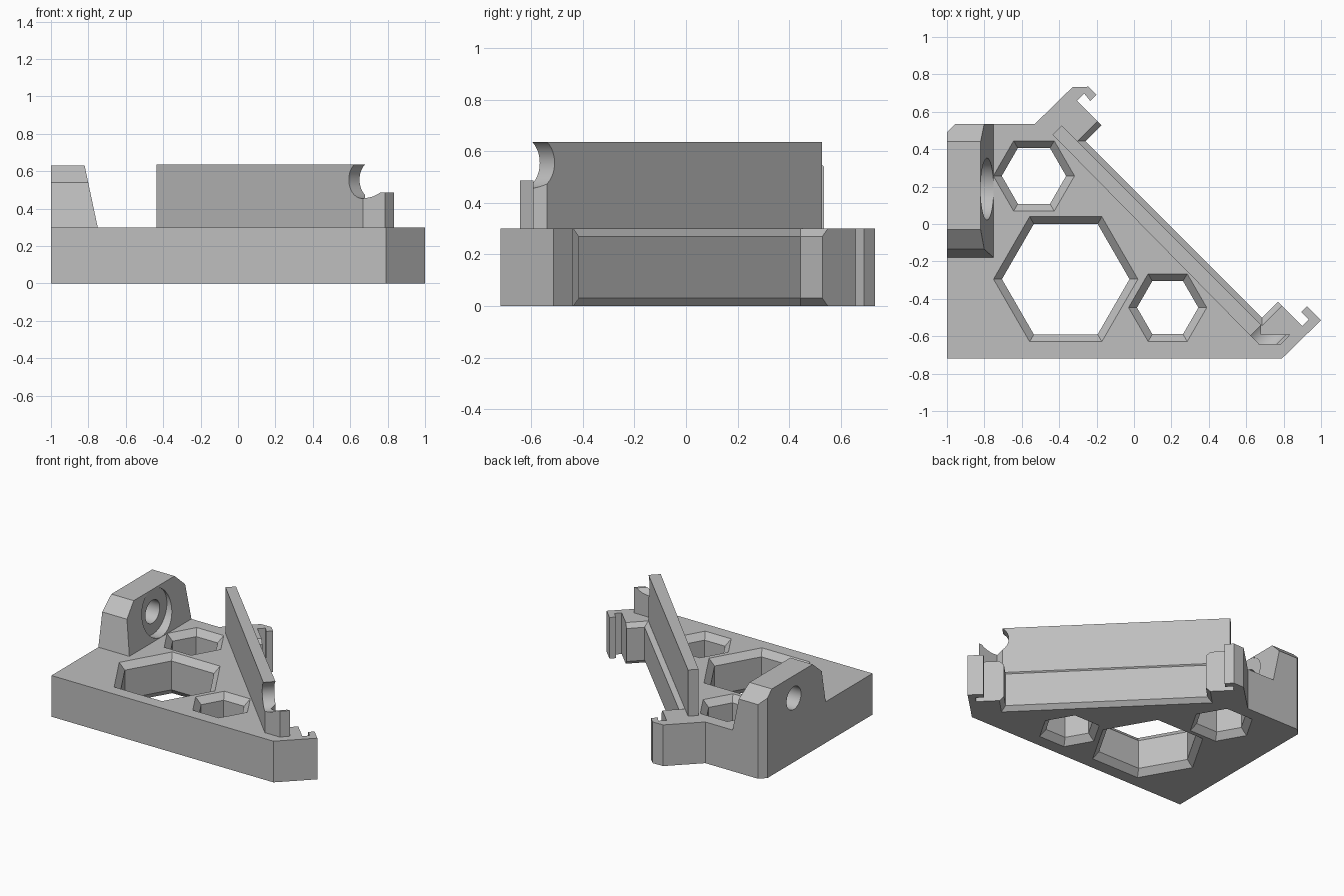
import bpy, bmesh, math
from mathutils import Vector, Matrix

cube = bpy.data.objects.get("Cube")
if cube:
    bpy.data.objects.remove(cube, do_unlink=True)

grey = bpy.data.materials.new("plain grey")
grey.use_nodes = True
COLOUR = (0.52, 0.52, 0.52, 1)
grey.diffuse_color = COLOUR
grey.node_tree.nodes["Principled BSDF"].inputs["Base Color"].default_value = COLOUR

H = 0.30                       # plate thickness
S = math.sqrt(0.5)


def diag(u, v):
    """Plan position from distances along and out from the diagonal side."""
    return ((u + v) * S, (v - u) * S)


def loft(name, rings):
    """Solid through matching rings of 3D points, capped at both ends."""
    bm = bmesh.new()
    loops = [[bm.verts.new(p) for p in ring] for ring in rings]
    n = len(loops[0])
    for a, b in zip(loops, loops[1:]):
        for i in range(n):
            j = (i + 1) % n
            bm.faces.new((a[i], a[j], b[j], b[i]))
    bm.faces.new(loops[0][::-1])
    bm.faces.new(loops[-1])
    bmesh.ops.recalc_face_normals(bm, faces=bm.faces)
    mesh = bpy.data.meshes.new(name)
    bm.to_mesh(mesh)
    bm.free()
    mesh.materials.append(grey)
    obj = bpy.data.objects.new(name, mesh)
    bpy.context.collection.objects.link(obj)
    return obj


def prism(name, outline, z0, z1):
    return loft(name, [[(x, y, z) for x, y in outline] for z in (z0, z1)])


def cylinder(name, start, end, radius, sides=64):
    start, end = Vector(start), Vector(end)
    turn = (end - start).to_track_quat('Z', 'Y')
    angles = [math.tau * i / sides for i in range(sides)]
    ring = [turn @ Vector((math.cos(a), math.sin(a), 0)) * radius for a in angles]
    return loft(name, [[c + p for p in ring] for c in (start, end)])


def cut(target, *cutters):
    """Subtract the cutters, then remove them."""
    for c in cutters:
        mod = target.modifiers.new("cut", 'BOOLEAN')
        mod.operation, mod.solver, mod.object = 'DIFFERENCE', 'EXACT', c
        c.hide_render = True
    bpy.context.view_layer.update()
    result = bpy.data.meshes.new_from_object(
        target.evaluated_get(bpy.context.evaluated_depsgraph_get()))
    target.modifiers.clear()
    target.data = result
    for c in cutters:
        bpy.data.objects.remove(c, do_unlink=True)


def smooth(obj):
    bpy.ops.object.select_all(action='DESELECT')
    obj.select_set(True)
    bpy.context.view_layer.objects.active = obj
    bpy.ops.object.shade_smooth_by_angle(angle=math.radians(25))


# Base plate, with a hooked clip at each end of the diagonal side
lower_clip = [diag(u, v) for u, v in (
    (1.071, .343), (.965, .343), (.965, .30), (1.022, .30), (1.022, .251))]
upper_clip = [diag(u, v) for u, v in (
    (-.682, .251), (-.682, .305), (-.63, .30), (-.63, .346), (-.692, .346), (-.75, .285))]
outline = ([(-1, -.72), (.79, -.72)] + lower_clip + upper_clip
           + [(-.53, .535), (-.955, .535), (-1, .49)])
base = prism("base_plate", outline, 0, H)


# Hexagonal windows, flared at the top and bottom
def hex_cutter(x, y, outer, bevel=.045):
    levels = ((-.01, bevel + .01), (bevel, 0), (H - bevel, 0), (H + .01, bevel + .01))
    return loft("hex_cutter", [
        [(x + (outer - bevel + grow) * math.cos(math.pi / 3 * i),
          y + (outer - bevel + grow) * math.sin(math.pi / 3 * i), z) for i in range(6)]
        for z, grow in levels])


# Recess between the clips, with bevelled edges
def recess_ring(z, grow):
    u0, u1, v0 = -.497 - grow, .838 + grow, .13 - grow
    return [(*diag(u, v), z) for u, v in ((u0, v0), (u1, v0), (u1, .253), (u0, .253))]


recess = loft("recess_cutter", [recess_ring(z, g) for z, g in (
    (-.01, .04), (.03, 0), (H - .03, 0), (H + .01, .04))])
cut(base, recess, hex_cutter(-.365, -.295, .386),
    hex_cutter(-.535, .257, .217), hex_cutter(.18, -.447, .209))

# Diagonal wall with its low stepped end and round notch
foot = [diag(-.645, .03), diag(-.645, .10), (.68, -.54), (.68, -.592),
        (.835, -.592), (.787, -.643), (.667, -.643)]
wall = prism("diagonal_wall", foot, H, .637)
end_step = prism("step_cutter", [diag(u, v) for u, v in (
    (.92, -.2), (1.3, -.2), (1.3, .4), (.92, .4))], .487, .8)
notch = cylinder("notch_cutter", (*diag(.92, -.2), .555), (*diag(.92, .4), .555), .1)
cut(wall, end_step, notch)
smooth(wall)

# Upright bracket with a sloping inner face
side = [(-.18, H), (-.135, .54), (-.03, .63), (.44, .63), (.535, .54), (.535, H)]
bracket = loft("bracket", [
    [(-1, y, z) for y, z in side],
    [(-.75 - (z - H) * .212, y, z) for y, z in side]])
corner = prism("corner_cutter", [(-1.1, .39), (-1.1, .635), (-.855, .635)], .2, .8)
pocket = cylinder("pocket_cutter", (-.82, .187, .467), (-.6, .187, .467), .165)
bolt_hole = cylinder("hole_cutter", (-1.1, .187, .467), (-.6, .187, .467), .083)
cut(bracket, corner, pocket, bolt_hole)
smooth(bracket)
